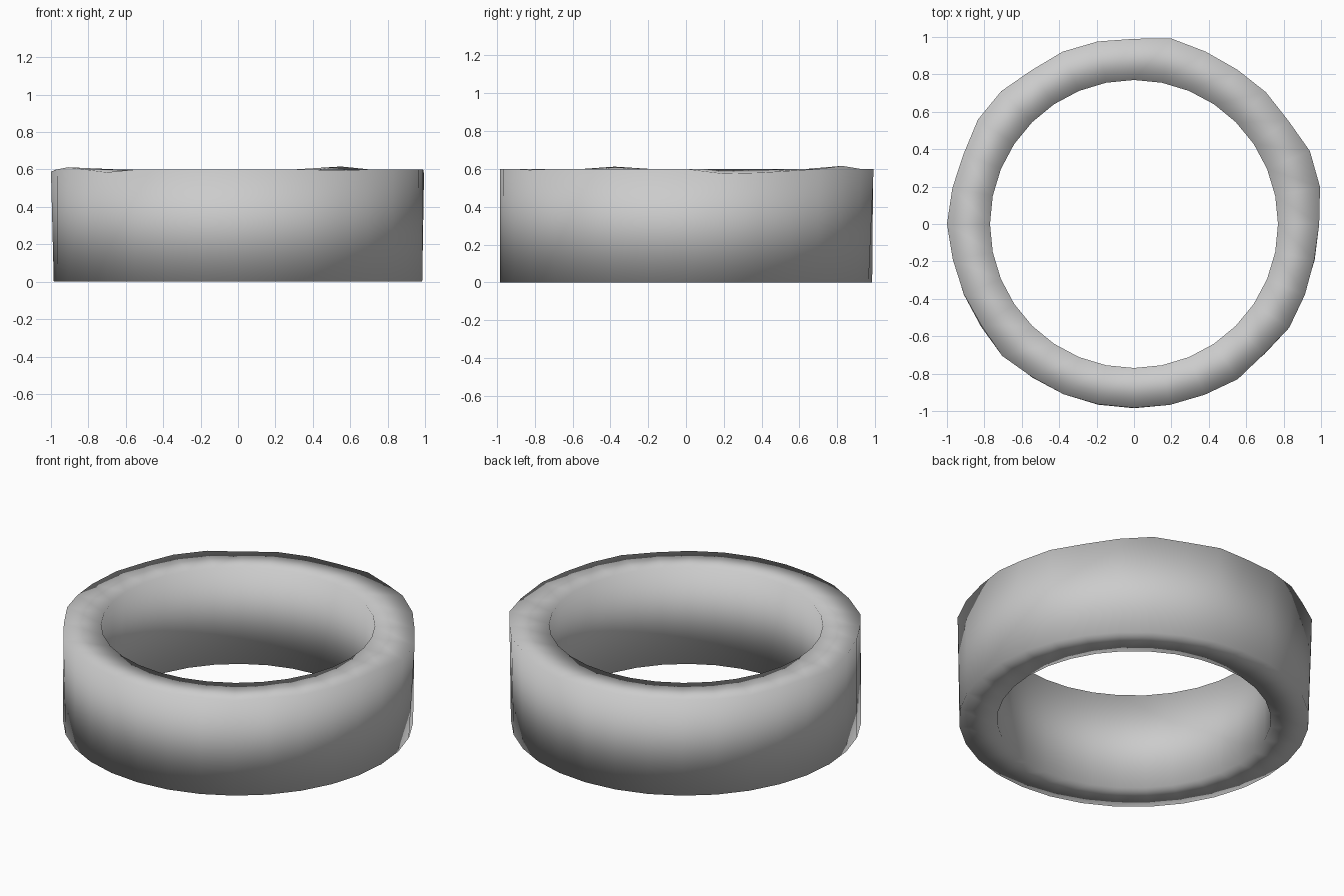
import bpy, bmesh
from math import sin, cos, pi

if "Cube" in bpy.data.objects:
    bpy.data.objects.remove(bpy.data.objects["Cube"])

SIDES, HEIGHT, R_IN, R_OUT = 32, 0.6, 0.77, 0.985

# slightly hand-worn outer top rim: radius per side, counter-clockwise from the front
RIM_R = [.983, .986, .988, .998, .983, .998, .989, .983,
         .99, 1.014, 1.018, .993, .997, .993, .998, 1.012,
         .99, .995, .997, .988, 1.004, 1.004, .985, .99,
         1.0, .987, .984, .98, .997, .983, .985, .983]
# rim corners that sit above or below the top
RIM_DZ = {3: -.005, 9: -.025, 10: -.02, 11: -.01, 13: .016, 19: -.005,
          24: -.012, 26: .012, 28: -.015}

bm = bmesh.new()


def ring(radius, height):
    """Loop of vertices; radius and height are functions of the side index."""
    out = []
    for i in range(SIDES):
        a = -pi / 2 + 2 * pi * i / SIDES
        out.append(bm.verts.new((radius(i) * cos(a), radius(i) * sin(a), height(i))))
    return out


# square section: inner bottom, outer bottom, outer top, inner top
loops = [
    ring(lambda i: R_IN, lambda i: 0),
    ring(lambda i: R_OUT, lambda i: 0),
    ring(lambda i: RIM_R[i], lambda i: HEIGHT + RIM_DZ.get(i, 0)),
    ring(lambda i: R_IN, lambda i: HEIGHT),
]
for k in range(4):
    a, b = loops[k], loops[(k + 1) % 4]
    for i in range(SIDES):
        j = (i + 1) % SIDES
        bm.faces.new((a[i], a[j], b[j], b[i]))
bmesh.ops.recalc_face_normals(bm, faces=bm.faces)
for f in bm.faces:
    f.smooth = True

mesh = bpy.data.meshes.new("ring_band")
bm.to_mesh(mesh)
bm.free()
bpy.context.collection.objects.link(bpy.data.objects.new("ring_band", mesh))
